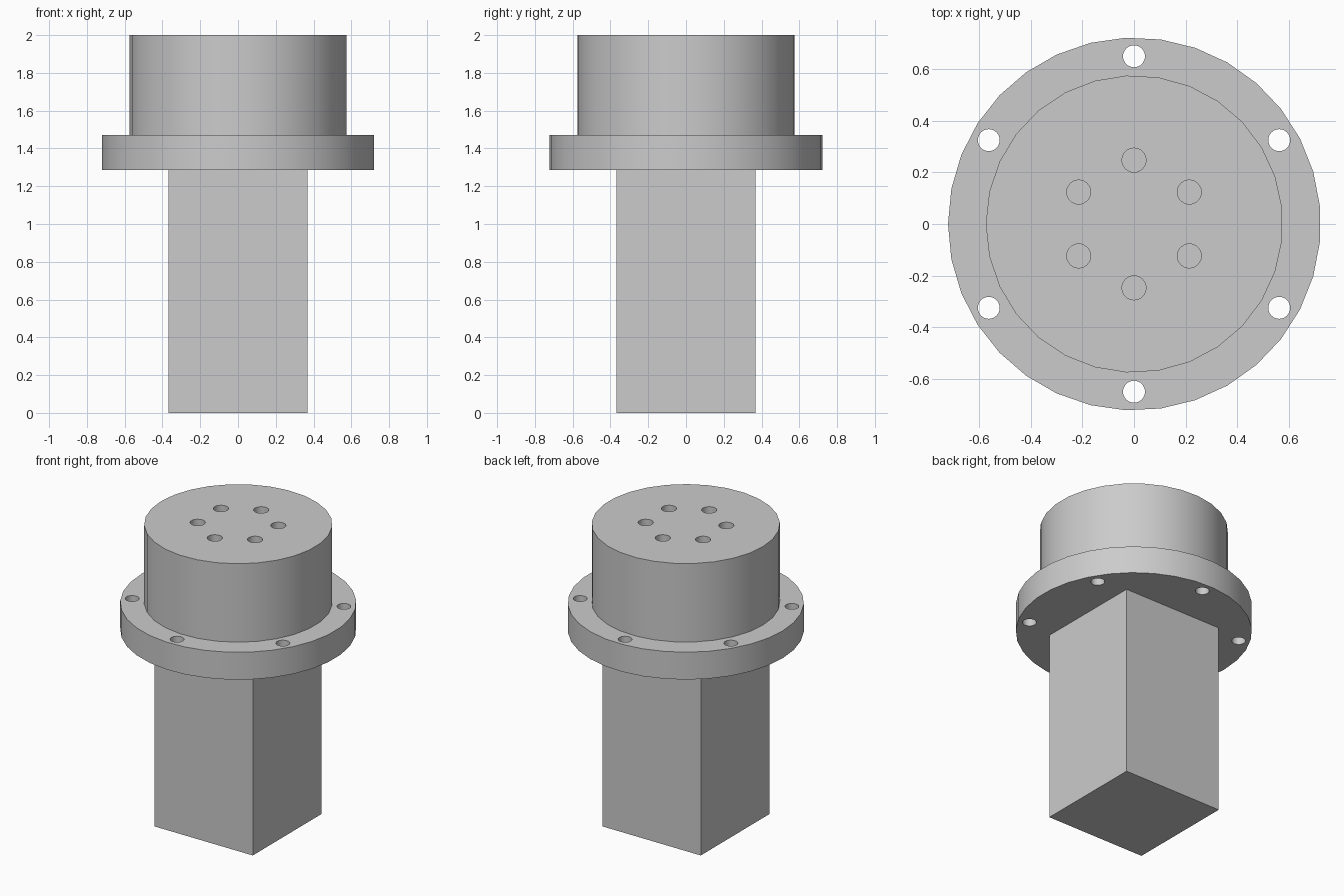
import bpy, bmesh, math
from mathutils import Matrix

if "Cube" in bpy.data.objects:
    bpy.data.objects.remove(bpy.data.objects["Cube"], do_unlink=True)

steel = bpy.data.materials.new("plain_grey")
steel.use_nodes = True
steel.diffuse_color = (0.6, 0.6, 0.6, 1)
steel.node_tree.nodes["Principled BSDF"].inputs["Base Color"].default_value = (0.6, 0.6, 0.6, 1)


def add_disc(bm, radius, z0, z1, sides, x=0.0, y=0.0):
    """Capped cylinder between two heights, with one corner facing -x."""
    place = Matrix.Translation((x, y, (z0 + z1) / 2)) @ Matrix.Rotation(math.pi / 2, 4, 'Z')
    bmesh.ops.create_cone(bm, cap_ends=True, segments=sides, radius1=radius,
                          radius2=radius, depth=z1 - z0, matrix=place)


def finish(bm, name):
    mesh = bpy.data.meshes.new(name)
    bm.to_mesh(mesh)
    bm.free()
    mesh.materials.append(steel)
    obj = bpy.data.objects.new(name, mesh)
    bpy.context.collection.objects.link(obj)
    return obj


def select_only(obj):
    bpy.ops.object.select_all(action='DESELECT')
    obj.select_set(True)
    bpy.context.view_layer.objects.active = obj


def drilled_disc(name, radius, z0, z1, sides, ring, hole, floor):
    """Disc with six holes on a ring, cut down to the floor height."""
    bm = bmesh.new()
    add_disc(bm, radius, z0, z1, sides, x=0.0015)
    disc = finish(bm, name)

    bm = bmesh.new()
    for i in range(6):
        a = math.radians(30 + 60 * i)
        add_disc(bm, hole, floor, z1 + 0.1, 32, ring * math.cos(a), ring * math.sin(a))
    cutter = finish(bm, name + "_hole_cutter")
    cutter.hide_render = True

    cut = disc.modifiers.new("holes", 'BOOLEAN')
    cut.operation = 'DIFFERENCE'
    cut.solver = 'EXACT'
    cut.object = cutter
    select_only(disc)
    bpy.ops.object.modifier_apply(modifier=cut.name)
    bpy.data.objects.remove(cutter, do_unlink=True)
    bpy.ops.object.shade_smooth_by_angle(angle=math.radians(30))
    return disc


# Square shaft
bm = bmesh.new()
bmesh.ops.create_cube(bm, size=1, matrix=Matrix.Translation((0, 0, 0.6425))
                      @ Matrix.Diagonal((0.736, 0.736, 1.285, 1)))
finish(bm, "square_shaft")

# Flange with through holes, and head with blind holes
drilled_disc("flange", 0.7225, 1.285, 1.47, 33, 0.65, 0.0425, 1.2)
drilled_disc("round_head", 0.576, 1.47, 2.0, 29, 0.2475, 0.0465, 1.75)
